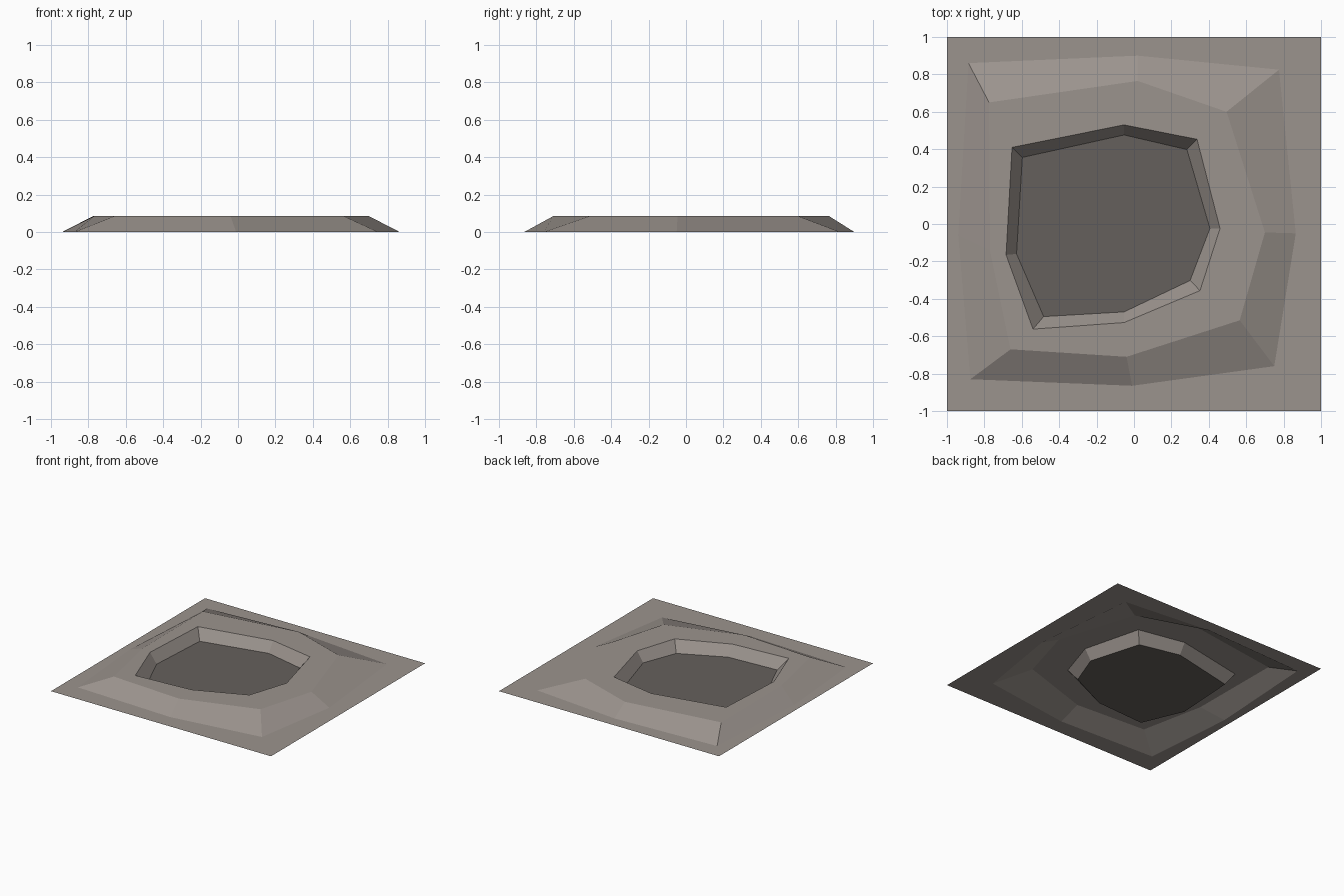
import bpy, bmesh

if "Cube" in bpy.data.objects:
    bpy.data.objects.remove(bpy.data.objects["Cube"])

H = 0.085  # height of the raised plateau


def material(name, rgb):
    m = bpy.data.materials.new(name)
    m.diffuse_color = (*rgb, 1)
    m.use_nodes = True
    m.node_tree.nodes["Principled BSDF"].inputs["Base Color"].default_value = m.diffuse_color
    return m


rock = material("grey rock", (0.33, 0.295, 0.27))
dark = material("dark crater floor", (0.13, 0.117, 0.107))

# Loops from outside to inside, eight points each, starting back left, clockwise
tile_edge = [(-1, 1), (0, 1), (1, 1), (1, 0), (1, -1), (0, -1), (-1, -1), (-1, 0)]
mound_foot = [(-.885, .86), (.02, .90), (.775, .825), (.865, -.05),
              (.75, -.76), (-.01, -.865), (-.875, -.83), (-.94, -.06)]
mound_top = [(-.775, .65), (.02, .765), (.495, .60), (.70, -.045),
             (.565, -.515), (-.04, -.71), (-.66, -.67), (-.77, -.14)]
crater_rim = [(-.652, .41), (-.053, .53), (.337, .453), (.46, -.024),
              (.353, -.356), (-.053, -.527), (-.54, -.562), (-.684, -.165)]
crater_foot = [(-.597, .356), (-.053, .476), (.283, .398), (.406, -.024),
               (.30, -.302), (-.053, -.47), (-.483, -.495), (-.628, -.16)]

bm = bmesh.new()
loops = [[bm.verts.new((x, y, z)) for x, y in pts] for pts, z in (
    (tile_edge, 0), (mound_foot, 0), (mound_top, H), (crater_rim, H), (crater_foot, 0))]

# Ground, slopes, plateau and crater walls
for a, b in zip(loops, loops[1:]):
    for i in range(8):
        j = (i + 1) % 8
        bm.faces.new((a[i], b[i], b[j], a[j]))

# Crater floor
bm.faces.new(loops[-1]).material_index = 1
bmesh.ops.recalc_face_normals(bm, faces=bm.faces[:])
bm.normal_update()
if sum(f.normal.z for f in bm.faces) < 0:
    bmesh.ops.reverse_faces(bm, faces=bm.faces[:])

mesh = bpy.data.meshes.new("crater_tile")
bm.to_mesh(mesh)
bm.free()
mesh.materials.append(rock)
mesh.materials.append(dark)
bpy.context.collection.objects.link(bpy.data.objects.new("crater_tile", mesh))
